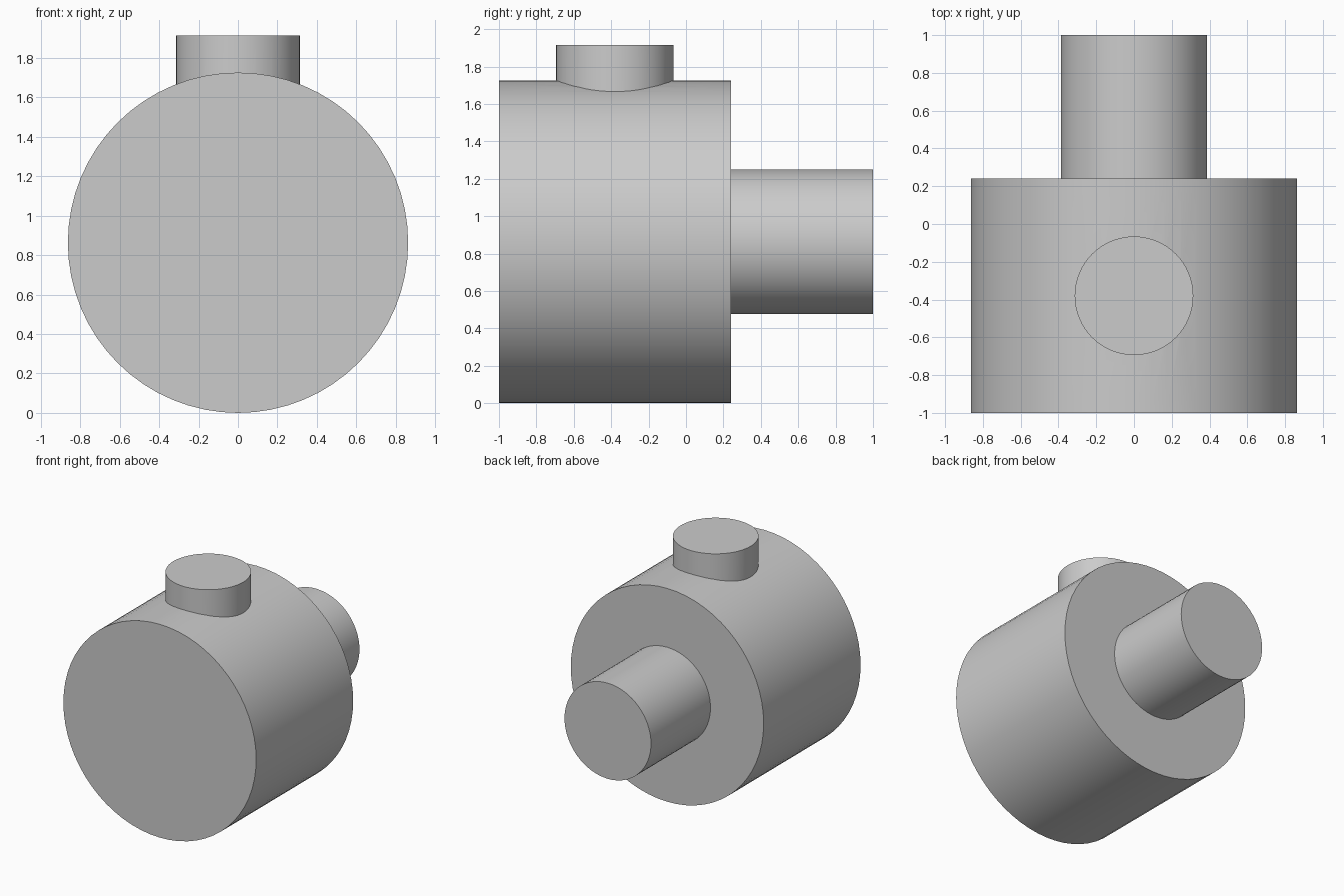
import bpy
import math

if "Cube" in bpy.data.objects:
    bpy.data.objects.remove(bpy.data.objects["Cube"])

R = 0.863       # main drum radius, also its axis height
DRUM_Y = -0.38  # middle of the drum


def cylinder(name, radius, length, location, along_y=False):
    rot = (math.pi / 2, 0, 0) if along_y else (0, 0, 0)
    bpy.ops.mesh.primitive_cylinder_add(vertices=64, radius=radius, depth=length,
                                        location=location, rotation=rot)
    ob = bpy.context.object
    ob.name = name
    bpy.ops.object.transform_apply(location=False, rotation=True, scale=True)
    return ob


# Main drum lying along y
body = cylinder("drum_body", R, 1.24, (0, DRUM_Y, R), along_y=True)

# Rear shaft and top neck, sunk into the drum so they fuse cleanly
shaft = cylinder("rear_shaft", 0.387, 1.2, (0, 0.4, R), along_y=True)
neck = cylinder("top_neck", 0.314, 0.915, (0, DRUM_Y, 1.915 - 0.915 / 2))

# Fuse everything into one solid
for part in (shaft, neck):
    mod = body.modifiers.new("union_" + part.name, 'BOOLEAN')
    mod.operation = 'UNION'
    mod.solver = 'EXACT'
    mod.object = part
    bpy.context.view_layer.objects.active = body
    bpy.ops.object.modifier_apply(modifier=mod.name)
    bpy.data.objects.remove(part)

# Smooth round walls, crisp rims
bpy.ops.object.select_all(action='DESELECT')
body.select_set(True)
bpy.context.view_layer.objects.active = body
bpy.ops.object.shade_smooth_by_angle(angle=math.radians(30))
